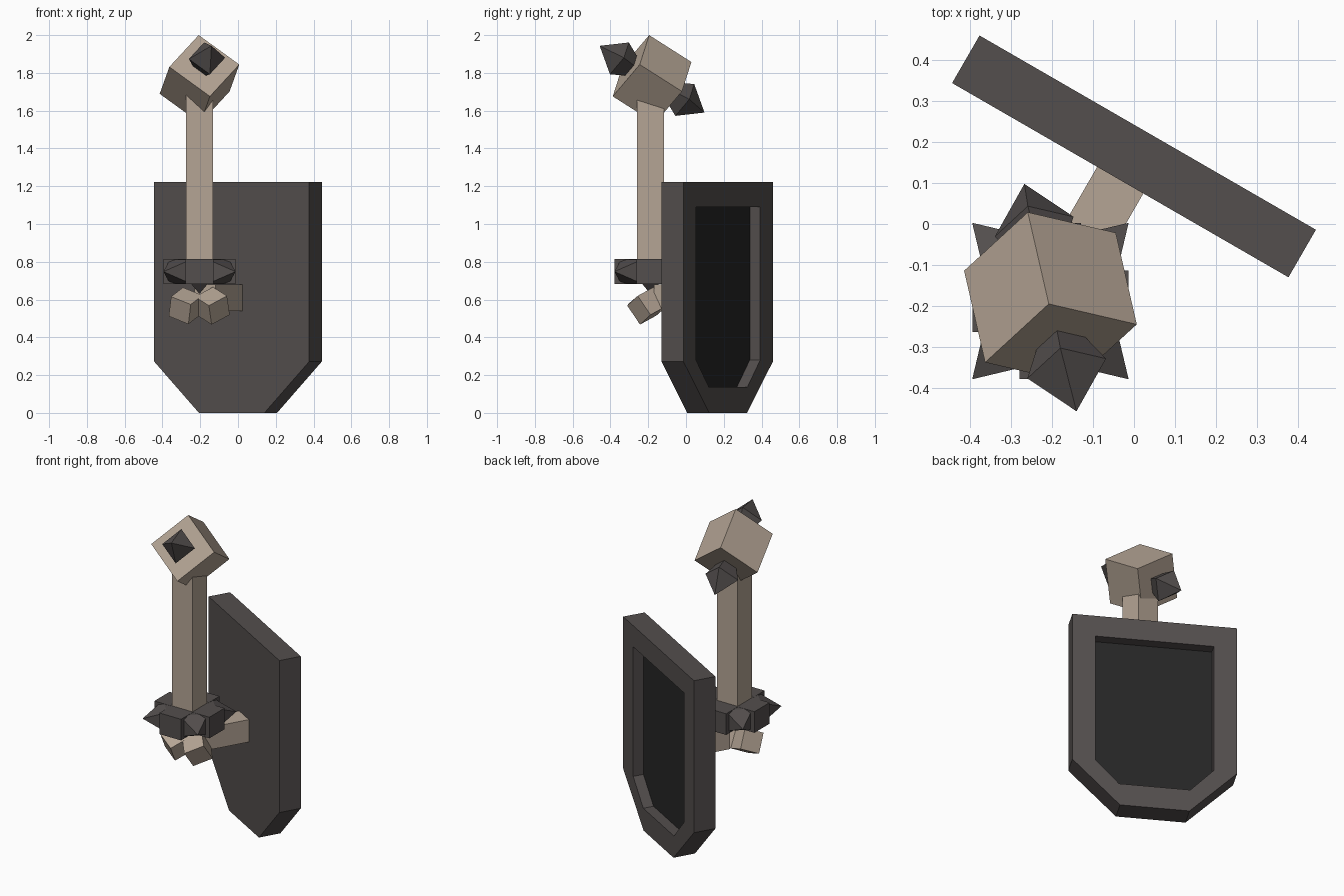
import bpy, bmesh, math
from mathutils import Vector, Matrix, Euler

if "Cube" in bpy.data.objects:
    bpy.data.objects.remove(bpy.data.objects["Cube"])


def material(name, rgb):
    m = bpy.data.materials.new(name)
    m.diffuse_color = (*rgb, 1)
    m.use_nodes = True
    m.node_tree.nodes["Principled BSDF"].inputs["Base Color"].default_value = m.diffuse_color
    return m


BONE = material("pale_wood", (0.46, 0.375, 0.30))
DARK = material("dark_metal", (0.087, 0.077, 0.075))
BLACK = material("black_recess", (0.02, 0.02, 0.02))


def loft(name, loops, mat, matrix=None):
    """Skin a list of equal-length point loops and cap both ends."""
    bm = bmesh.new()
    rings = [[bm.verts.new(p) for p in loop] for loop in loops]
    for a, b in zip(rings, rings[1:]):
        for i in range(len(a)):
            j = (i + 1) % len(a)
            bm.faces.new((a[i], a[j], b[j], b[i]))
    bm.faces.new(rings[0][::-1])
    bm.faces.new(rings[-1])
    bmesh.ops.remove_doubles(bm, verts=bm.verts, dist=1e-4)
    bmesh.ops.dissolve_degenerate(bm, edges=bm.edges, dist=1e-4)
    bmesh.ops.recalc_face_normals(bm, faces=bm.faces)
    me = bpy.data.meshes.new(name)
    bm.to_mesh(me)
    bm.free()
    me.materials.append(mat)
    ob = bpy.data.objects.new(name, me)
    bpy.context.collection.objects.link(ob)
    if matrix is not None:
        ob.matrix_world = matrix
    return ob


def square(w, h, z):
    return [(-w / 2, -h / 2, z), (w / 2, -h / 2, z), (w / 2, h / 2, z), (-w / 2, h / 2, z)]


def box(name, size, mat, matrix):
    x, y, z = size
    return loft(name, [square(x, y, -z / 2), square(x, y, z / 2)], mat, matrix)


def at(*p):
    return Matrix.Translation(p)


# Shield: pointed plate with a recessed back, turned 30 degrees
def outline(side, top, corner, foot, bottom, y):
    right = [(side, y, top), (side, y, corner), (foot, y, bottom)]
    return right + [(-x, yy, z) for x, yy, z in reversed(right)]


turn = at(0, 0.165, 0) @ Matrix.Rotation(math.radians(-30), 4, 'Z')
outer = (0.474, 1.222, 0.272, 0.2, 0)
inner = (0.34, 1.09, 0.28, 0.205, 0.138)
shield = loft("shield", [outline(*outer, -0.067), outline(*outer, 0.067),
                         outline(*inner, 0.067), outline(*inner, 0.003)], DARK, turn)
shield.data.materials.append(BLACK)
for f in shield.data.polygons:
    if abs(f.center.y - 0.003) < 0.01 and abs(f.normal.y) > 0.9:
        f.material_index = 1

# Arm joining the shield to the grip
box("shield_arm", (0.13, 0.29, 0.14), BONE, turn @ at(0, -0.205, 0.61))

# Mace shaft
CX, CY = -0.204, -0.188
box("shaft", (0.142, 0.142, 1.0), BONE, at(CX, CY, 1.2))

# Guard: crossed blocks with four diagonal spikes
for k in range(2):
    size = (0.38, 0.15, 0.132) if k == 0 else (0.15, 0.38, 0.132)
    box(f"guard_bar_{k}", size, DARK, at(CX, CY, 0.748))
for k in range(4):
    m = (at(CX, CY, 0.748) @ Matrix.Rotation(math.radians(45 + 90 * k), 4, 'Z')
         @ Matrix.Rotation(math.radians(90), 4, 'Y'))
    loft(f"guard_spike_{k}", [square(0.13, 0.16, 0.05), square(0.13, 0.16, 0.14),
                              square(0, 0, 0.27)], DARK, m)
loft("guard_bottom_spike", [square(0, 0, 0.63), square(0.1, 0.1, 0.69)], DARK, at(CX, CY, 0))

# Tilted pommel cubes under the guard
for name, x, z, rot in (("pommel_left", -0.277, 0.567, (25, 20, -25)),
                        ("pommel_right", -0.136, 0.567, (25, -25, 30))):
    e = Euler([math.radians(a) for a in rot])
    box(name, (0.122, 0.122, 0.122), BONE, at(x, -0.207, z) @ e.to_matrix().to_4x4())

# Mace head: cube hung from its top corner, defined by its edge directions
top = Vector((-0.208, -0.195, 2.0))
side = 0.27
ex = Vector((0.215, -0.05, -0.156)).normalized()
ey = Vector((-0.055, 0.225, -0.14))
ey = (ey - ex * ey.dot(ex)).normalized()
ez = ex.cross(ey)
if ez.z > 0:
    ez = -ez
centre = top + (ex + ey + ez) * side / 2
up = -ez
basis = Matrix((ex, ey, up)).transposed().to_4x4()
if basis.determinant() < 0:
    basis = Matrix((ey, ex, up)).transposed().to_4x4()
box("mace_head", (side,) * 3, BONE, at(*centre) @ basis)

# Two flared spikes on opposite faces of the head
for name, n in (("head_spike_front", -ey), ("head_spike_back", ey)):
    b = Matrix((ex, n.cross(ex), n)).transposed().to_4x4()
    loft(name, [square(0.08, 0.08, side / 2 - 0.01), square(0.14, 0.14, side / 2 + 0.074),
                square(0, 0, side / 2 + 0.2)], DARK, at(*centre) @ b)
